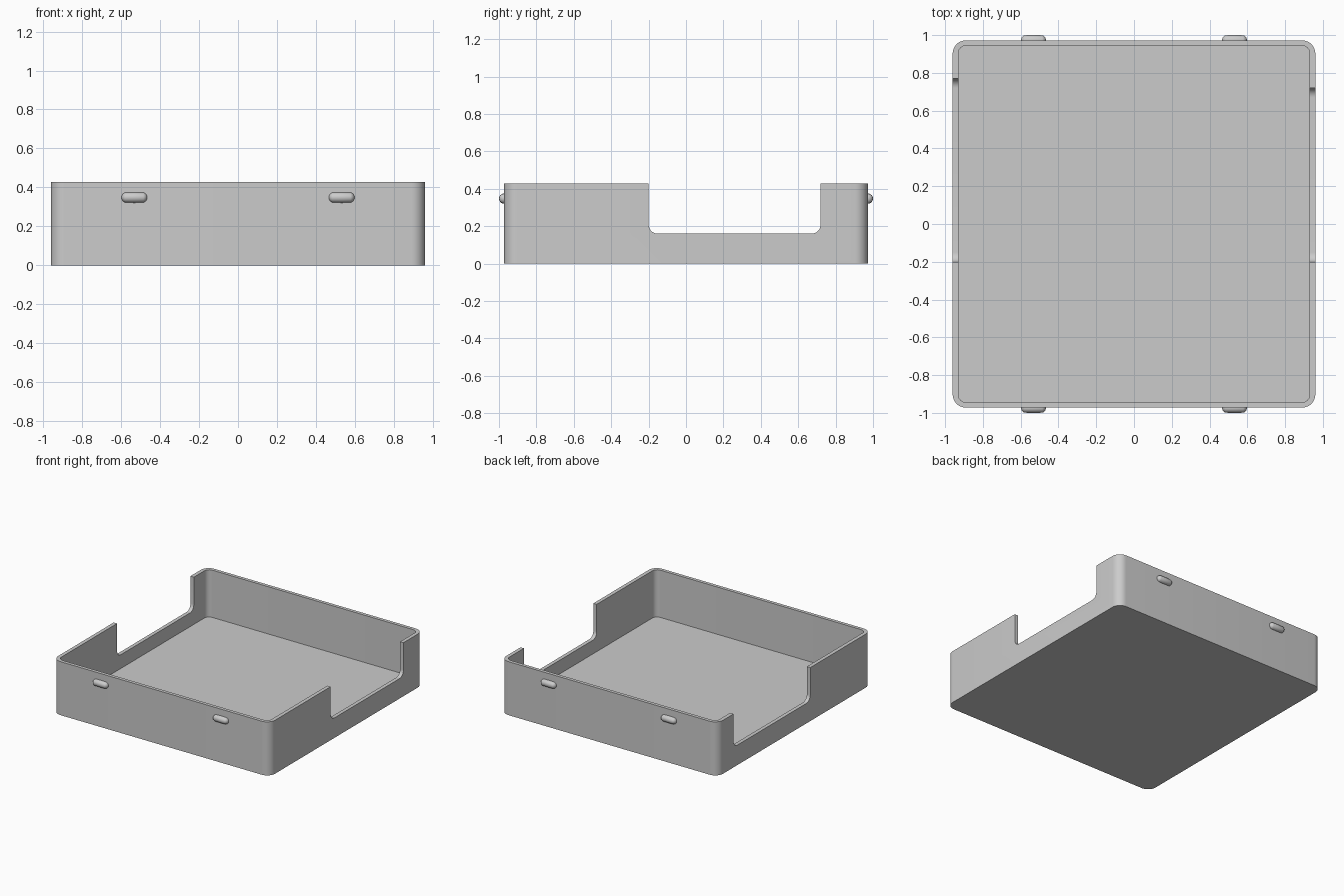
import bpy, bmesh, math
from mathutils import Matrix

if "Cube" in bpy.data.objects:
    bpy.data.objects.remove(bpy.data.objects["Cube"])

grey = bpy.data.materials.new("light_grey")
grey.diffuse_color = (0.6, 0.6, 0.6, 1)
grey.use_nodes = True
grey.node_tree.nodes["Principled BSDF"].inputs["Base Color"].default_value = grey.diffuse_color


def finish(name, bm):
    bmesh.ops.recalc_face_normals(bm, faces=bm.faces)
    me = bpy.data.meshes.new(name)
    bm.to_mesh(me)
    bm.free()
    me.materials.append(grey)
    ob = bpy.data.objects.new(name, me)
    bpy.context.collection.objects.link(ob)
    return ob


def arc(cx, cy, r, a0, n=10):
    return [(cx + r * math.cos(a0 + i / n * math.pi / 2),
             cy + r * math.sin(a0 + i / n * math.pi / 2)) for i in range(n + 1)]


def prism(name, points, step):
    """Extrude a closed outline of 3D points along step."""
    bm = bmesh.new()
    face = bm.faces.new([bm.verts.new(p) for p in points])
    top = bmesh.ops.extrude_face_region(bm, geom=[face])["geom"]
    bmesh.ops.translate(bm, vec=step, verts=[v for v in top if isinstance(v, bmesh.types.BMVert)])
    return finish(name, bm)


def rounded_box(name, hx, hy, r, z0, z1):
    pts = []
    for i, (sx, sy) in enumerate([(1, 1), (-1, 1), (-1, -1), (1, -1)]):
        pts += arc(sx * (hx - r), sy * (hy - r), r, i * math.pi / 2)
    return prism(name, [(x, y, z0) for x, y in pts], (0, 0, z1 - z0))


def notch(name, x0, y0, y1):
    """Side opening with rounded lower corners."""
    z, r = 0.16, 0.05
    pts = [(y1, 0.6), (y0, 0.6)] + arc(y0 + r, z + r, r, math.pi) + arc(y1 - r, z + r, r, 1.5 * math.pi)
    return prism(name, [(x0, y, zz) for y, zz in pts], (0.2, 0, 0))


def smooth(ob):
    bpy.ops.object.select_all(action='DESELECT')
    ob.select_set(True)
    bpy.context.view_layer.objects.active = ob
    bpy.ops.object.shade_smooth_by_angle(angle=math.radians(30))


# Open tray with a side opening on each side
tray = rounded_box("tray", 0.96, 0.972, 0.07, 0, 0.428)
cutters = [rounded_box("cavity_cutter", 0.93, 0.945, 0.042, 0.05, 0.6),
           notch("right_notch_cutter", 0.86, -0.2, 0.72),
           notch("left_notch_cutter", -1.06, -0.2, 0.77)]
bpy.context.view_layer.objects.active = tray
for c in cutters:
    mod = tray.modifiers.new("cut", 'BOOLEAN')
    mod.operation, mod.solver, mod.object = 'DIFFERENCE', 'EXACT', c
    bpy.ops.object.modifier_apply(modifier=mod.name)
    bpy.data.objects.remove(c)
smooth(tray)

# Pill-shaped snap bumps on the front and back walls
for side, sy in (("front", -1), ("back", 1)):
    for end, x in (("left", -0.532), ("right", 0.532)):
        bm = bmesh.new()
        bmesh.ops.create_uvsphere(bm, u_segments=24, v_segments=12, radius=0.027,
                                  matrix=Matrix.Rotation(math.pi / 2, 4, 'Y'))
        for v in bm.verts:  # stretch the sphere into a capsule
            if abs(v.co.x) > 1e-4:
                v.co.x += math.copysign(0.039, v.co.x)
        # the middle ring stays in place between the two shifted halves
        bmesh.ops.translate(bm, verts=bm.verts, vec=(x, sy * 0.973, 0.348))
        smooth(finish(f"{side}_{end}_bump", bm))
